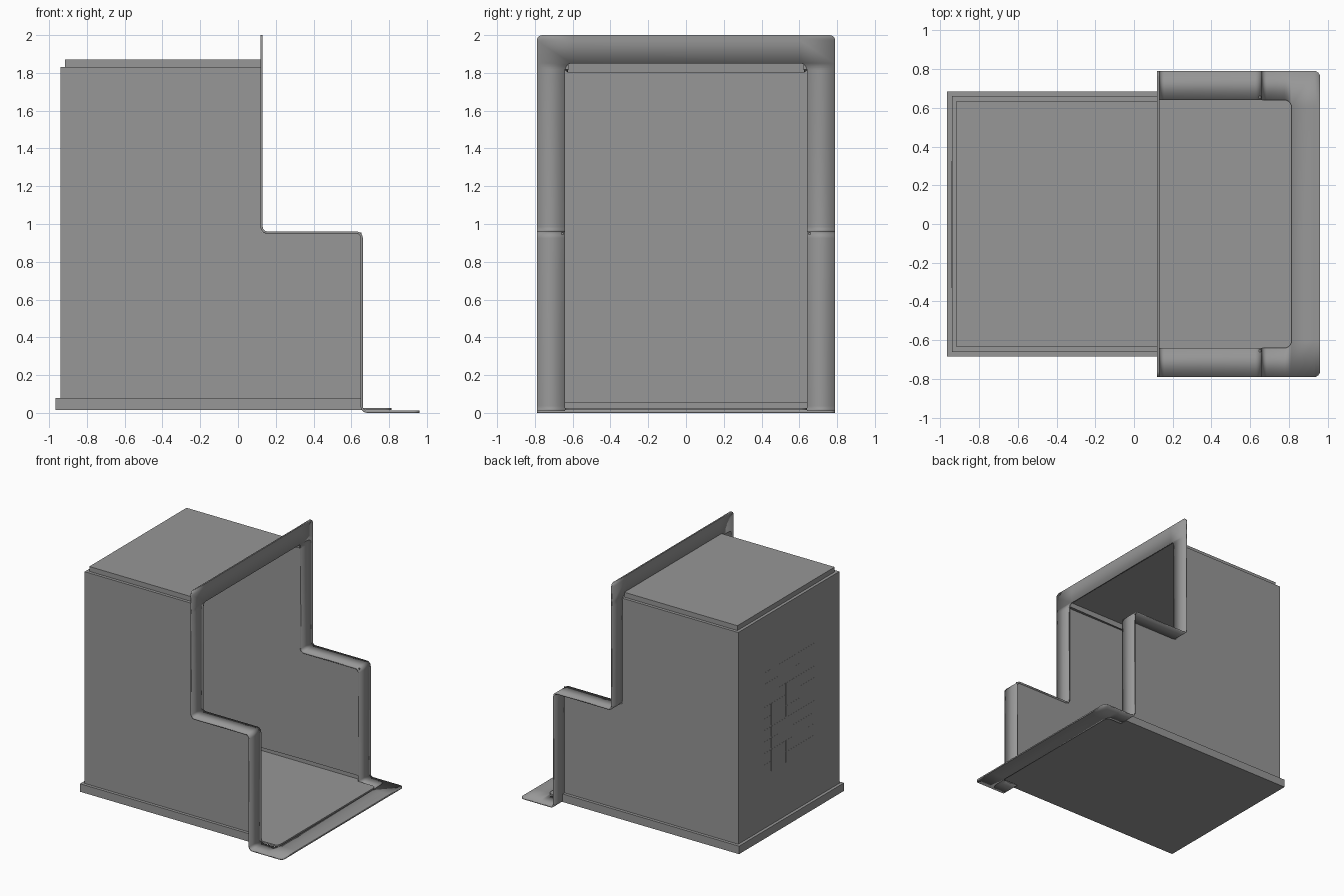
import bpy, bmesh
from math import sin, cos, pi

cube = bpy.data.objects.get("Cube")
if cube:
    bpy.data.objects.remove(cube, do_unlink=True)

GREY = (0.31, 0.31, 0.31, 1)
grey = bpy.data.materials.new("plain grey")
grey.use_nodes = True
grey.diffuse_color = GREY
grey.node_tree.nodes["Principled BSDF"].inputs["Base Color"].default_value = GREY

SHEET = 0.012                # sheet thickness
FRONT, STEP = 0.655, 0.125   # x of lower and upper openings
SHELF = 0.955                # height of the step
FLANGE_W, HOLE_W, RIM = 0.79, 0.64, 0.15
FLANGE_END, FLANGE_Z = 0.96, 0.006


def make(name, bm, offset=None):
    mesh = bpy.data.meshes.new(name)
    bm.to_mesh(mesh)
    bm.free()
    mesh.materials.append(grey)
    obj = bpy.data.objects.new(name, mesh)
    bpy.context.collection.objects.link(obj)
    if offset is not None:
        mod = obj.modifiers.new("thickness", "SOLIDIFY")
        mod.thickness, mod.offset, mod.use_even_offset = SHEET, offset, True
    return obj


def corner(r, n=6):
    """Distance along and width gained while rounding a corner."""
    return [(r * (1 - cos(i * pi / 2 / n)), r * sin(i * pi / 2 / n)) for i in range(n + 1)]


# Housing: stepped wall profile (half width, height) swept round three sides
bm = bmesh.new()


def ring(w, z, upper):
    back = -w - 0.28
    pts = [(STEP, -w), (back, -w), (back, w), (STEP, w)]
    if not upper:
        pts = [(FRONT, -w)] + pts + [(FRONT, w)]
    return [bm.verts.new((x, y, z)) for x, y in pts]


def skin(a, b):
    for i in range(len(a) - 1):
        bm.faces.new((a[i + 1], a[i], b[i], b[i + 1]))


lower = [ring(w, z, False) for w, z in ((0.685, 0.014), (0.685, 0.08), (0.66, 0.08), (0.66, SHELF))]
upper = [lower[-1][1:-1]] + [ring(w, z, True) for w, z in ((0.66, 1.83), (0.635, 1.83), (0.635, 1.87))]
for rings in (lower, upper):
    for a, b in zip(rings, rings[1:]):
        skin(a, b)
bm.faces.new(upper[-1][::-1])

# Floor of the housing with a rounded tongue reaching under the opening
R = 0.035
tip = FLANGE_END - RIM + 0.003
side = [(FRONT, HOLE_W)] + [(tip - d, HOLE_W - R + w) for d, w in corner(R)[::-1]]
tongue = side + [(x, -y) for x, y in side[::-1]]
bm.faces.new(lower[0] + [bm.verts.new((x, y, 0.014)) for x, y in tongue])
make("housing", bm, -1)

# Flange: a strip bent over the step, with a rounded opening
rows = []                    # x, z, outer half width, inner half width, closed across


def rim_rows():
    out = [(d, FLANGE_W - 0.03 + w, HOLE_W - R, True) for d, w in corner(0.03)]
    return out + [(RIM + d, FLANGE_W, HOLE_W - R + w, i == 0) for i, (d, w) in enumerate(corner(R))]


def bend(cx, cz, start, sweep, r=0.03, n=6):
    for i in range(n + 1):
        t = start + sweep * i / n
        rows.append((cx + r * cos(t), cz + r * sin(t), FLANGE_W, HOLE_W, False))


for d, wo, wi, closed in rim_rows():
    rows.append((STEP, 2 - d, wo, wi, closed))
bend(STEP + 0.03, SHELF + 0.03, pi, pi / 2)
bend(FRONT - 0.03, SHELF - 0.03, pi / 2, -pi / 2)
bend(FRONT + 0.03, FLANGE_Z + 0.03, pi, pi / 2)
for d, wo, wi, closed in rim_rows()[::-1]:
    rows.append((FLANGE_END - d, FLANGE_Z, wo, wi, closed))

bm = bmesh.new()
verts = [[bm.verts.new((x, y, z)) for y in (-wo, -wi, wi, wo)] for x, z, wo, wi, c in rows]
for k in range(len(rows) - 1):
    for j in range(3):
        if j != 1 or (rows[k][4] and rows[k + 1][4]):
            a, b = verts[k], verts[k + 1]
            bm.faces.new((a[j], b[j], b[j + 1], a[j + 1]))
flange = make("flange", bm, 0)
bpy.context.view_layer.objects.active = flange
flange.select_set(True)
bpy.ops.object.shade_smooth_by_angle()
flange.select_set(False)

# Back wall tiles: large and small squares on a grid, at slightly varied depths
BIG = [(0, 4), (0, 7), (1, 1), (2, 5), (3, 2), (3, 7), (4, 0), (4, 4), (5, 6)]
SMALL = {0: (0, 1, 2, 3, 6), 1: (0, 3, 6), 2: (0, 5, 6), 3: (0, 1, 2, 5, 6),
         4: (2, 3, 6), 5: (6,), 6: (0, 1, 4), 7: (2,), 8: (2, 6)}
PITCH, GAP = 0.095, 0.01
tiles = [(c, r, 2) for c, r in BIG] + [(c, r, 1) for r, cols in SMALL.items() for c in cols]
bm = bmesh.new()
for c, r, n in tiles:
    size = n * PITCH - GAP
    y, z = -0.33 + c * PITCH + size / 2, 0.52 + r * PITCH + size / 2
    lift = 0.002 + 0.002 * ((c * 2 + r) % 3)
    cubes = bmesh.ops.create_cube(bm, size=1)["verts"]
    bmesh.ops.scale(bm, vec=(SHEET + lift + 0.001, size, size), verts=cubes)
    bmesh.ops.translate(bm, vec=(-0.94 + (SHEET + lift - 0.001) / 2, y, z), verts=cubes)
make("back_wall_tiles", bm)
